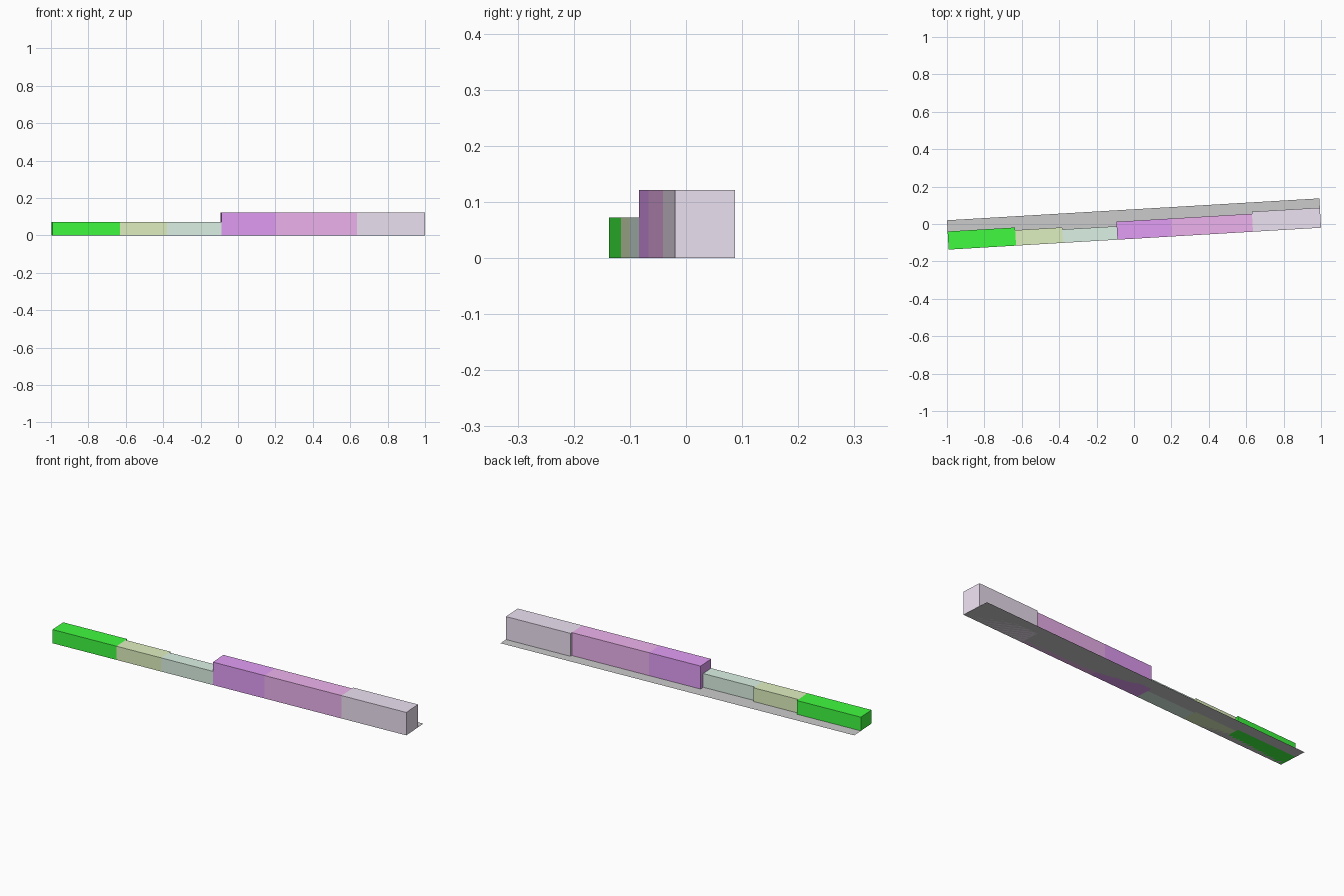
import bpy
import math
from mathutils import Matrix

if "Cube" in bpy.data.objects:
    bpy.data.objects.remove(bpy.data.objects["Cube"])

LENGTH, WIDTH = 1.9943, 0.157
# local frame: u runs along the row, v runs from street front to back
FRAME = Matrix.Rotation(math.radians(3.363), 4, 'Z') @ Matrix.Translation(
    (-LENGTH / 2, -WIDTH / 2, 0))


def add_mesh(name, verts, faces, color=None):
    mesh = bpy.data.meshes.new(name)
    mesh.from_pydata([FRAME @ Matrix.Translation(v).translation for v in verts], [], faces)
    obj = bpy.data.objects.new(name, mesh)
    bpy.context.collection.objects.link(obj)
    if color:
        mat = bpy.data.materials.new(name + "_paint")
        mat.diffuse_color = (*color, 1)
        mat.use_nodes = True
        mat.node_tree.nodes["Principled BSDF"].inputs["Base Color"].default_value = mat.diffuse_color
        mesh.materials.append(mat)
    return obj


def add_block(name, u0, u1, depth, height, color):
    base = [(u0, 0), (u1, 0), (u1, depth), (u0, depth)]
    verts = [(u, v, z) for z in (0, height) for u, v in base]
    faces = [(3, 2, 1, 0), (4, 5, 6, 7)]
    faces += [(i, (i + 1) % 4, (i + 1) % 4 + 4, i + 4) for i in range(4)]
    return add_mesh(name, verts, faces, color)


# thin ground plot under the whole row
add_mesh("ground_plot",
         [(0, 0, 0), (LENGTH, 0, 0), (LENGTH, WIDTH, 0), (0, WIDTH, 0)],
         [(0, 1, 2, 3)])

# row of building blocks: name, end along row, depth, height, colour
LOW, TALL = 0.0725, 0.1214
blocks = [
    ("green_block", 0.361, 0.097, LOW, (0.05, 0.95, 0.05)),
    ("olive_block", 0.613, 0.083, LOW, (0.74, 0.87, 0.53)),
    ("mint_block", 0.904, 0.072, LOW, (0.72, 0.89, 0.79)),
    ("violet_block", 1.195, 0.096, TALL, (0.76, 0.34, 0.91)),
    ("pink_block", 1.630, 0.096, TALL, (0.85, 0.45, 0.86)),
    ("mauve_block", LENGTH, 0.107, TALL, (0.85, 0.76, 0.89)),
]
start = 0.0
for name, end, depth, height, color in blocks:
    add_block(name, start, end, depth, height, color)
    start = end
